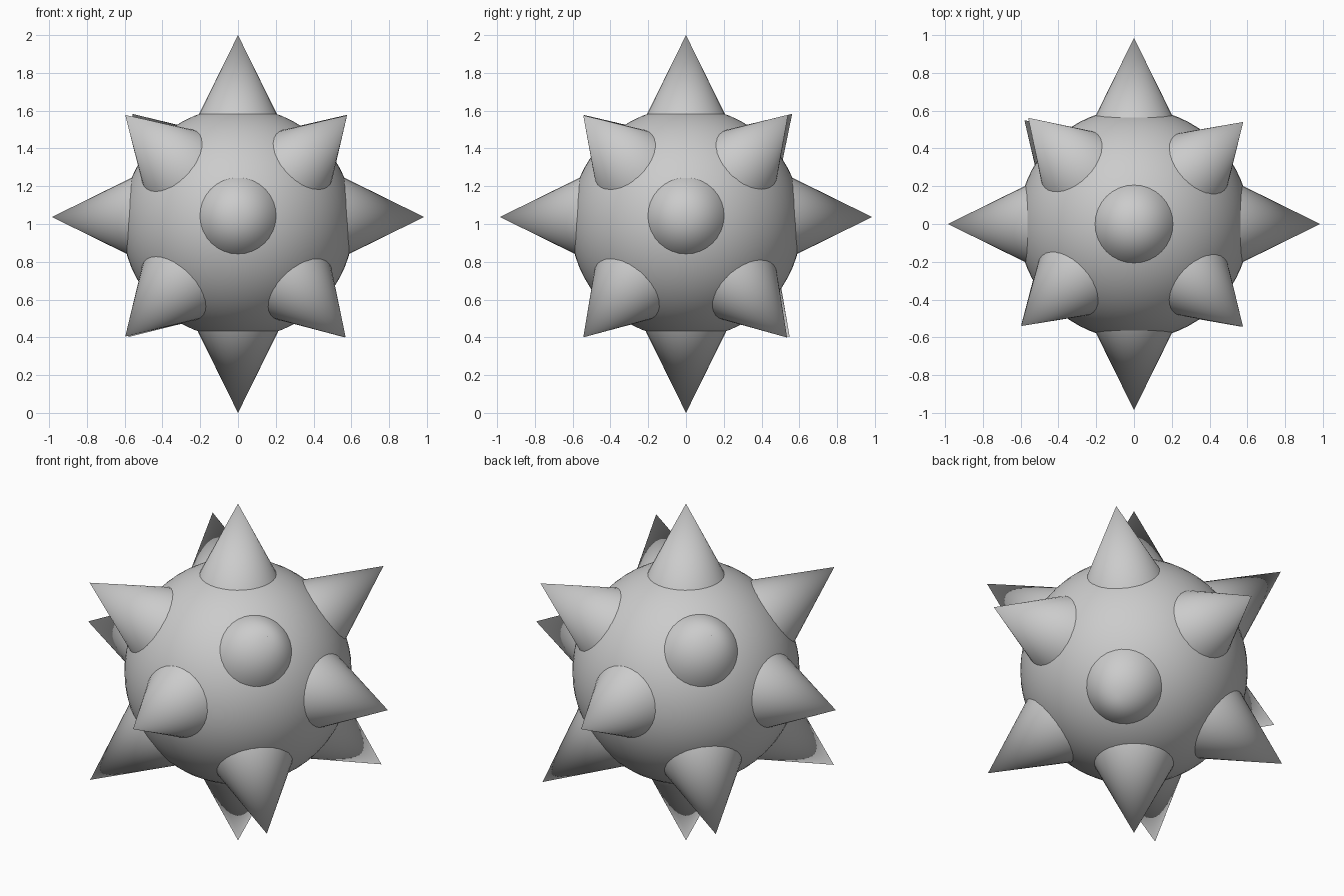
import bpy
from mathutils import Vector

if "Cube" in bpy.data.objects:
    bpy.data.objects.remove(bpy.data.objects["Cube"])

CENTER = Vector((0, 0, 1.006))
RADIUS = 0.612
SLOPE = 0.493      # spike radius per unit of length
LENGTH = 0.47      # spike length, base sunk into the ball


def smooth(obj):
    bpy.ops.object.select_all(action='DESELECT')
    obj.select_set(True)
    bpy.context.view_layer.objects.active = obj
    bpy.ops.object.shade_smooth_by_angle()


def spike(name, tip, aim):
    """Cone with its point at tip and its axis running through aim."""
    tip, aim = Vector(tip), Vector(aim)
    d = (tip - aim).normalized()
    bpy.ops.mesh.primitive_cone_add(vertices=32, radius1=LENGTH * SLOPE, radius2=0,
                                    depth=LENGTH, location=tip - d * LENGTH / 2)
    obj = bpy.context.object
    obj.name = name
    obj.rotation_mode = 'QUATERNION'
    obj.rotation_quaternion = d.to_track_quat('Z', 'Y')
    smooth(obj)


# round body
bpy.ops.mesh.primitive_uv_sphere_add(segments=64, ring_count=32, radius=RADIUS, location=CENTER)
bpy.context.object.name = "ball"
smooth(bpy.context.object)

# top and bottom spikes
spike("spike_top", (0, 0, 2.0), CENTER)
spike("spike_bottom", (0, 0, 0), CENTER)

# four level spikes, set slightly above the middle
for name, x, y in (("right", 1, 0), ("left", -1, 0), ("back", 0, 1), ("front", 0, -1)):
    spike("spike_" + name, (0.985 * x, 0.985 * y, 1.037), (0, 0, 1.037))

# eight slightly uneven corner spikes
corners = {
    "front_left_upper": (-0.597, -0.54, 1.577),
    "front_right_upper": (0.577, -0.544, 1.575),
    "back_left_upper": (-0.56, 0.562, 1.583),
    "back_right_upper": (0.578, 0.54, 1.578),
    "front_left_lower": (-0.597, -0.535, 0.404),
    "front_right_lower": (0.57, -0.544, 0.40),
    "back_left_lower": (-0.58, 0.549, 0.402),
    "back_right_lower": (0.568, 0.535, 0.399),
}
for name, tip in corners.items():
    spike("spike_" + name, tip, (0, 0, 1.0))
